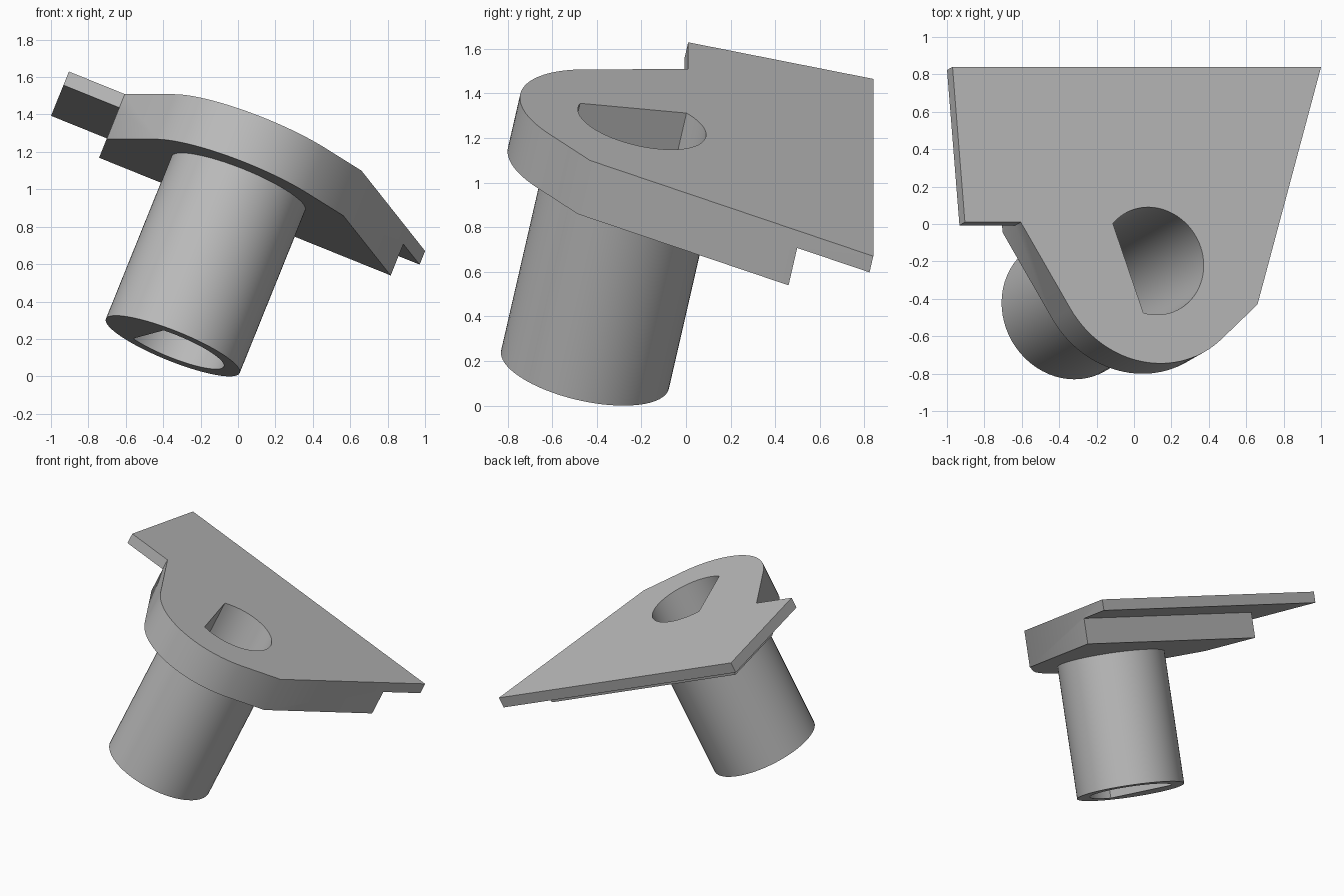
import bpy, bmesh, math
from math import cos, sin, radians
from mathutils import Matrix, Vector

if "Cube" in bpy.data.objects:
    bpy.data.objects.remove(bpy.data.objects["Cube"], do_unlink=True)

grey = bpy.data.materials.new("light_grey")
grey.use_nodes = True
COLOUR = (0.5, 0.5, 0.5, 1)
grey.diffuse_color = COLOUR
grey.node_tree.nodes["Principled BSDF"].inputs["Base Color"].default_value = COLOUR

# Tilted frame: the flange top is the local plane z = 0
normal = Vector((0.4036, 0.23, 1)).normalized()
along = Vector((1, 0, -0.4036)).normalized()
TILT = Matrix((along, normal.cross(along), normal)).transposed().to_4x4()
TILT.translation = (0, 0, 1.267)

CX, CY = 0.09, -0.202          # tube axis
BODY, FLANGE, TUBE = -0.265, -0.08, -1.224   # depths below the top


def arc(radius, start, end, steps):
    angles = [radians(start + (end - start) * i / steps) for i in range(steps + 1)]
    return [(CX + radius * cos(a), CY + radius * sin(a)) for a in angles]


def prism(name, outline, low, high):
    """Extrude a counter-clockwise outline between two heights."""
    bm = bmesh.new()
    base = bm.faces.new([bm.verts.new((x, y, low)) for x, y in outline])
    top = bmesh.ops.extrude_face_region(bm, geom=[base])["geom"]
    moved = [v for v in top if isinstance(v, bmesh.types.BMVert)]
    bmesh.ops.translate(bm, vec=(0, 0, high - low), verts=moved)
    bmesh.ops.recalc_face_normals(bm, faces=bm.faces)
    mesh = bpy.data.meshes.new(name)
    bm.to_mesh(mesh)
    bm.free()
    mesh.materials.append(grey)
    obj = bpy.data.objects.new(name, mesh)
    bpy.context.collection.objects.link(obj)
    obj.matrix_world = TILT
    return obj


def combine(target, tool, operation):
    """Apply a boolean and discard the tool."""
    bpy.context.view_layer.update()
    mod = target.modifiers.new(operation, 'BOOLEAN')
    mod.operation, mod.object, mod.solver = operation, tool, 'EXACT'
    bpy.context.view_layer.objects.active = target
    bpy.ops.object.modifier_apply(modifier=mod.name)
    bpy.data.objects.remove(tool, do_unlink=True)


# Flange with a rounded nose around the tube
outline = [(1.151, 0.859), (-0.974, 0.859), (-0.974, 0.01), (-0.652, 0.01)]
outline += arc(0.56, 207.5, 310.6, 32) + [(0.675, -0.44)]
bracket = prism("tilted_flange_bracket", outline, BODY, 0)

# Undercut leaving a thin lip along the back and right
undercut = [(-0.652, -0.2), (-0.652, 0.527), (1.5, 0.527),
            (1.5, 1.2), (-1.3, 1.2), (-1.3, -0.2)]
combine(bracket, prism("lip_undercut", undercut, -0.5, FLANGE), 'DIFFERENCE')

# Round tube below the flange
combine(bracket, prism("tube", arc(0.386, 0, 354.375, 63), TUBE, -0.15), 'UNION')

# D-shaped bore right through
combine(bracket, prism("bore", arc(0.294, -105.1, 136, 48), TUBE - 0.2, 0.2), 'DIFFERENCE')

bpy.ops.object.select_all(action='DESELECT')
bracket.select_set(True)
bpy.context.view_layer.objects.active = bracket
bpy.ops.object.shade_smooth_by_angle(angle=radians(30))
